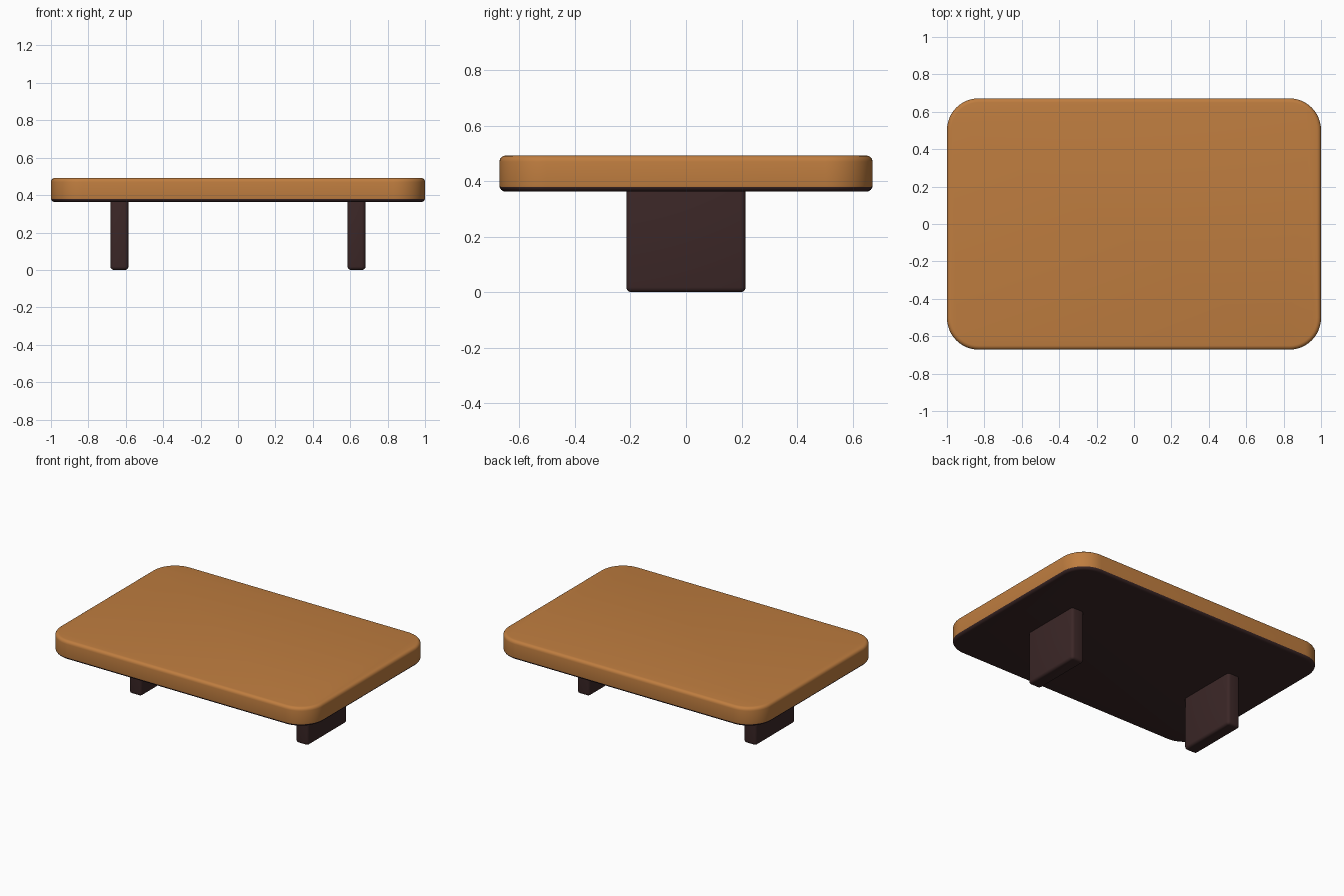
import bpy, bmesh
from math import cos, sin, pi, radians

if "Cube" in bpy.data.objects:
    bpy.data.objects.remove(bpy.data.objects["Cube"])


def material(name, rgb):
    mat = bpy.data.materials.new(name)
    mat.use_nodes = True
    colour = (*rgb, 1)
    mat.diffuse_color = colour
    mat.node_tree.nodes["Principled BSDF"].inputs["Base Color"].default_value = colour
    return mat


wood = material("warm_wood", (0.52, 0.205, 0.05))
dark = material("dark_brown", (0.044, 0.02, 0.02))


def rounded_slab(name, centre, half_x, half_y, radius, profile, steps, mats):
    """Stack rounded rectangles along a profile of (inset, height) pairs."""
    bm = bmesh.new()
    rings = []
    for inset, z in profile:
        ring = []
        for corner, (sx, sy) in enumerate([(1, 1), (-1, 1), (-1, -1), (1, -1)]):
            for i in range(steps + 1):
                a = (corner + i / steps) * pi / 2
                r = radius - inset
                ring.append(bm.verts.new((sx * (half_x - radius) + r * cos(a),
                                          sy * (half_y - radius) + r * sin(a), z)))
        rings.append(ring)
    bm.faces.new(reversed(rings[0]))
    bm.faces.new(rings[-1])
    n = len(rings[0])
    for low, high in zip(rings, rings[1:]):
        for i in range(n):
            j = (i + 1) % n
            bm.faces.new((low[i], low[j], high[j], high[i]))
    # The underside and its lower edge take the second material
    if len(mats) > 1:
        for face in bm.faces:
            if face.calc_center_median().z < SEAM:
                face.material_index = 1
    mesh = bpy.data.meshes.new(name)
    bm.to_mesh(mesh)
    bm.free()
    for mat in mats:
        mesh.materials.append(mat)
    obj = bpy.data.objects.new(name, mesh)
    obj.location = centre
    bpy.context.collection.objects.link(obj)
    bpy.ops.object.select_all(action="DESELECT")
    obj.select_set(True)
    bpy.context.view_layer.objects.active = obj
    bpy.ops.object.shade_smooth_by_angle(angle=radians(40))
    return obj


def soft_profile(bottom, top, r, steps=4):
    """Straight side with rounded lower and upper edges."""
    arc = [i / steps * pi / 2 for i in range(steps + 1)]
    low = [(r - r * sin(a), bottom + r - r * cos(a)) for a in arc]
    high = [(r - r * cos(a), top - r + r * sin(a)) for a in arc]
    return low + high


# Tabletop with a dark underside
SEAM = 0.378
profile = soft_profile(0.362, 0.492, 0.022)
profile = sorted(profile + [(0.001, SEAM)], key=lambda p: p[1])
rounded_slab("tabletop", (0, 0, 0), 1.0, 0.672, 0.17, profile, 12, [wood, dark])

# Two slab legs, mirrored left and right
for side, name in ((1, "left_leg"), (-1, "right_leg")):
    rounded_slab(name, (side * 0.634, 0, 0), 0.048, 0.215, 0.02,
                 soft_profile(0, 0.385, 0.018), 4, [dark])
